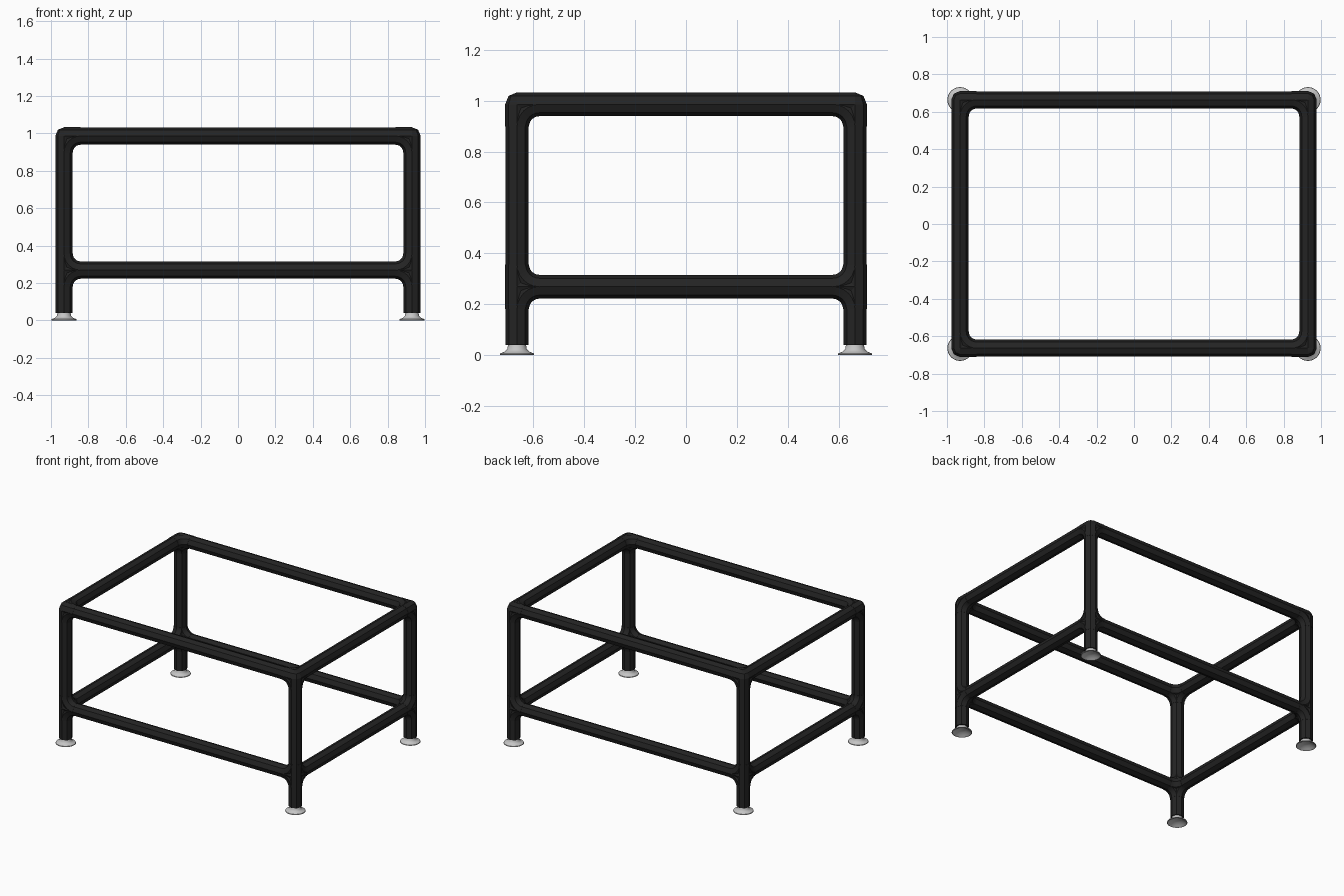
import bpy, bmesh
from math import pi, sin, cos
from mathutils import Vector

cube = bpy.data.objects.get("Cube")
if cube:
    bpy.data.objects.remove(cube)

X, Y = 0.93, 0.664             # post centres
LOW, TOP = 0.269, 0.986        # rail heights
R_TUBE, R_FIT = 0.0455, 0.0468
ARM = 0.088                    # reach of each fitting arm
SIDES = 8


def material(name, rgb, rough):
    m = bpy.data.materials.new(name)
    m.use_nodes = True
    m.diffuse_color = (*rgb, 1)
    bsdf = m.node_tree.nodes["Principled BSDF"]
    bsdf.inputs["Base Color"].default_value = (*rgb, 1)
    bsdf.inputs["Roughness"].default_value = rough
    return m


BLACK = material("black plastic", (0.017, 0.017, 0.017), 0.6)
GREY = material("light grey metal", (0.56, 0.56, 0.56), 0.5)


def finish(bm, name, mat, angle):
    bmesh.ops.recalc_face_normals(bm, faces=bm.faces)
    me = bpy.data.meshes.new(name)
    bm.to_mesh(me)
    bm.free()
    me.materials.append(mat)
    ob = bpy.data.objects.new(name, me)
    bpy.context.collection.objects.link(ob)
    bpy.ops.object.select_all(action='DESELECT')
    ob.select_set(True)
    bpy.context.view_layer.objects.active = ob
    bpy.ops.object.shade_smooth_by_angle(angle=angle)


def sweep(bm, points, tangents, side, radius):
    """Run a many-sided ring along a path; side stays square to the path."""
    rings = []
    for p, t in zip(points, tangents):
        up = t.cross(side)
        ring = []
        for i in range(SIDES):
            a = 2 * pi * i / SIDES
            ring.append(bm.verts.new(p + radius * (cos(a) * side + sin(a) * up)))
        rings.append(ring)
    for a, b in zip(rings, rings[1:]):
        for i in range(SIDES):
            j = (i + 1) % SIDES
            bm.faces.new((a[i], a[j], b[j], b[i]))
    bm.faces.new(rings[0])
    bm.faces.new(rings[-1])


def straight(bm, a, b, radius):
    t = (b - a).normalized()
    side = Vector((0, 0, 1)) if abs(t.z) < 0.5 else Vector((1, 0, 0))
    sweep(bm, (a, b), (t, t), side, radius)


def elbow(bm, centre, u, v):
    """Quarter bend that fills the inner corner between arms u and v."""
    pivot = centre + ARM * (u + v)
    pts, tans = [], []
    for i in range(7):
        a = pi / 2 * i / 6
        pts.append(pivot - ARM * (cos(a) * v + sin(a) * u))
        tans.append(sin(a) * v - cos(a) * u)
    sweep(bm, pts, tans, u.cross(v), R_FIT)


def tube(name, a, b):
    bm = bmesh.new()
    straight(bm, Vector(a), Vector(b), R_TUBE)
    finish(bm, name, BLACK, 0.6)


def fitting(name, centre, arms):
    bm = bmesh.new()
    for d in arms:
        straight(bm, centre, centre + ARM * d, R_FIT)
    for i, u in enumerate(arms):
        for v in arms[i + 1:]:
            if abs(u.dot(v)) < 0.1:
                elbow(bm, centre, u, v)
    # rounded knuckle where the arms meet
    ball = bmesh.ops.create_uvsphere(bm, u_segments=8, v_segments=4, radius=R_FIT)
    bmesh.ops.translate(bm, verts=ball["verts"], vec=centre)
    finish(bm, name, BLACK, 0.6)


def foot(name, x, y):
    profile = [(0.0, 0.022), (0.03, 0.02), (0.05, 0.008), (0.064, 0.0), (0.068, 0.002),
               (0.066, 0.007), (0.048, 0.014), (0.038, 0.024), (0.035, 0.043)]
    bm = bmesh.new()
    verts = [bm.verts.new((x + r, y, z)) for r, z in profile]
    edges = [bm.edges.new(e) for e in zip(verts, verts[1:])]
    bmesh.ops.spin(bm, geom=verts + edges, cent=(x, y, 0), axis=(0, 0, 1),
                   angle=2 * pi, steps=32)
    bmesh.ops.remove_doubles(bm, verts=bm.verts, dist=0.0002)
    finish(bm, name, GREY, 0.7)


# posts, feet and corner fittings
up, down = Vector((0, 0, 1)), Vector((0, 0, -1))
for sx, side in ((1, "left"), (-1, "right")):
    for sy, end in ((-1, "front"), (1, "back")):
        x, y = sx * X, sy * Y
        tag = f"{end}_{side}"
        inward = [Vector((-sx, 0, 0)), Vector((0, -sy, 0))]
        tube("post_" + tag, (x, y, 0.04), (x, y, TOP))
        foot("foot_" + tag, x, y)
        fitting("top_corner_" + tag, Vector((x, y, TOP)), inward + [down])
        fitting("lower_joint_" + tag, Vector((x, y, LOW)), inward + [up, down])

# horizontal rails
for z, level in ((LOW, "lower"), (TOP, "top")):
    for s, end, side in ((-1, "front", "right"), (1, "back", "left")):
        tube(f"{level}_rail_{end}", (-X, s * Y, z), (X, s * Y, z))
        tube(f"{level}_rail_{side}", (s * X, -Y, z), (s * X, Y, z))
